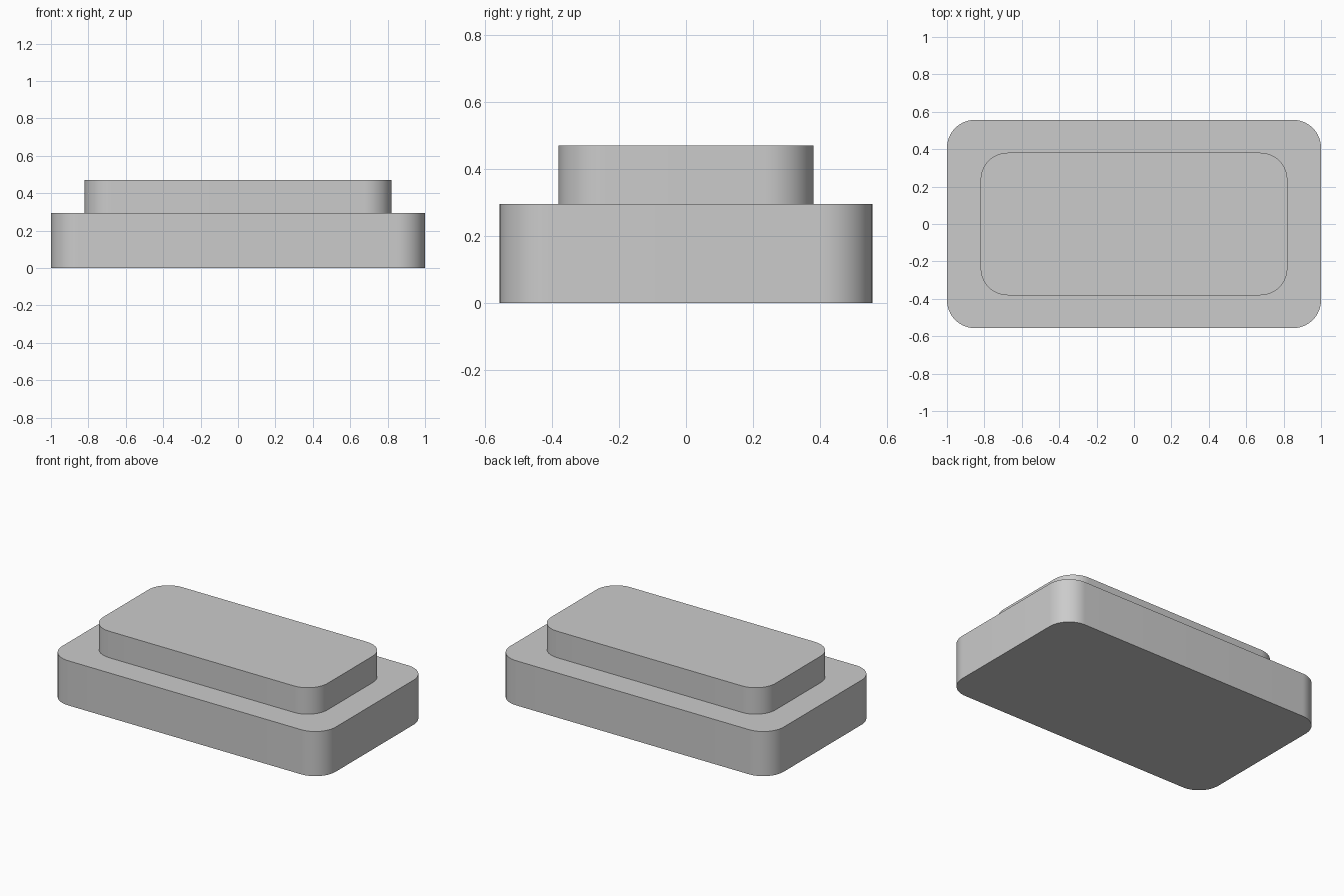
import bpy, bmesh, math

cube = bpy.data.objects.get("Cube")
if cube:
    bpy.data.objects.remove(cube, do_unlink=True)

grey = bpy.data.materials.new("light grey")
grey.use_nodes = True
colour = (0.6, 0.6, 0.6, 1)
grey.diffuse_color = colour
grey.node_tree.nodes["Principled BSDF"].inputs["Base Color"].default_value = colour


def rounded_slab(name, half_x, half_y, bottom, top, radius, steps=16):
    """Extrude a rounded rectangle from bottom to top."""
    bm = bmesh.new()
    outline = []
    for corner, (sx, sy) in enumerate([(1, 1), (-1, 1), (-1, -1), (1, -1)]):
        for i in range(steps + 1):
            a = (corner + i / steps) * math.pi / 2
            x = sx * (half_x - radius) + radius * math.cos(a)
            y = sy * (half_y - radius) + radius * math.sin(a)
            outline.append(bm.verts.new((x, y, bottom)))
    base = bm.faces.new(outline)
    grown = bmesh.ops.extrude_face_region(bm, geom=[base], use_keep_orig=True)
    risen = [v for v in grown["geom"] if isinstance(v, bmesh.types.BMVert)]
    bmesh.ops.translate(bm, verts=risen, vec=(0, 0, top - bottom))
    bmesh.ops.recalc_face_normals(bm, faces=bm.faces)
    mesh = bpy.data.meshes.new(name)
    bm.to_mesh(mesh)
    bm.free()
    mesh.materials.append(grey)
    obj = bpy.data.objects.new(name, mesh)
    bpy.context.collection.objects.link(obj)
    bpy.ops.object.select_all(action="DESELECT")
    obj.select_set(True)
    bpy.context.view_layer.objects.active = obj
    bpy.ops.object.shade_smooth_by_angle(angle=math.radians(30))


# Wide lower slab and the smaller step on top of it
rounded_slab("base_slab", 1.0, 0.557, 0, 0.295, 0.15)
rounded_slab("upper_step", 0.82, 0.381, 0.295, 0.47, 0.145)
